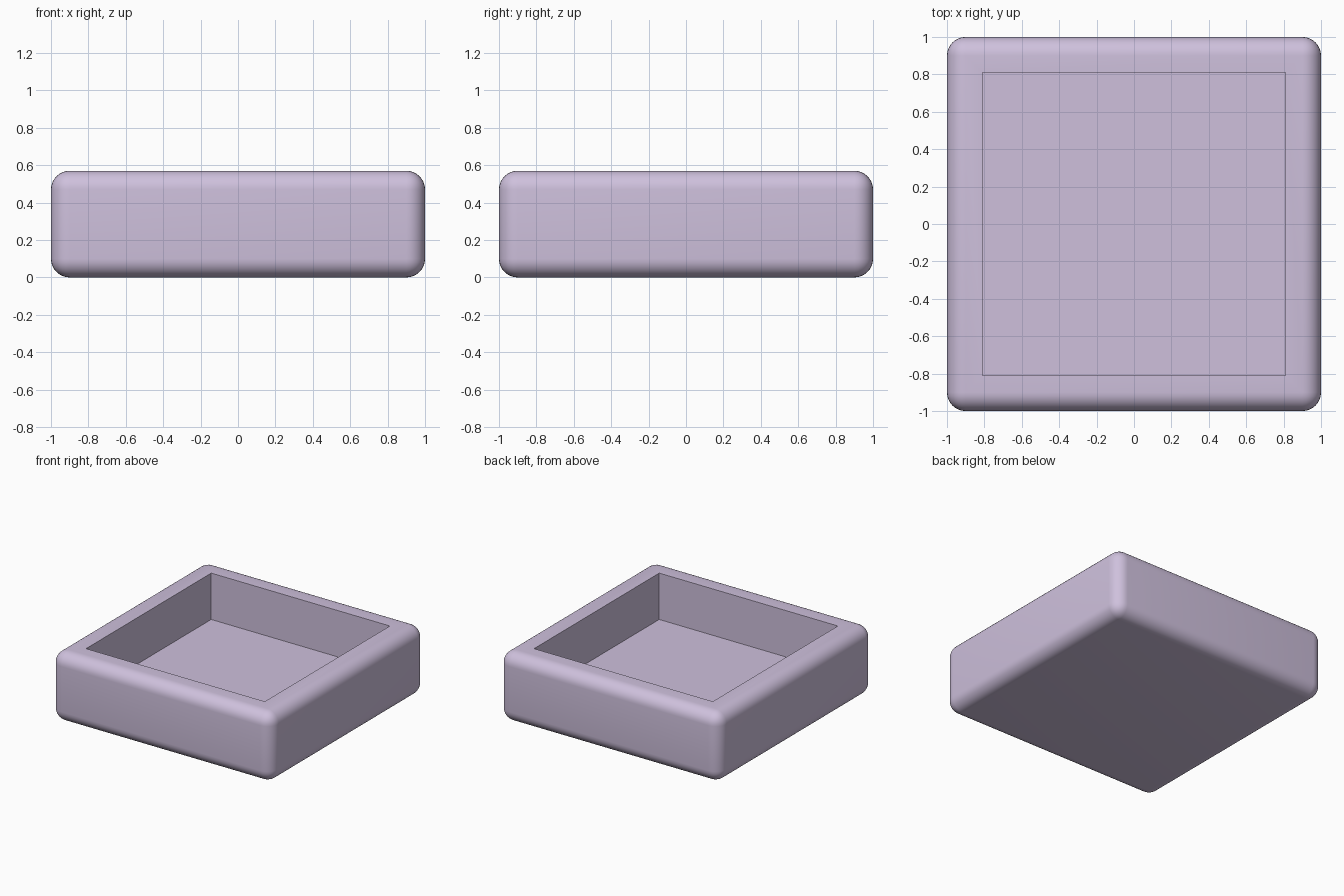
import bpy, bmesh, math
from mathutils import Matrix

if "Cube" in bpy.data.objects:
    bpy.data.objects.remove(bpy.data.objects["Cube"])

SIZE, HEIGHT = 2.0, 0.57
RADIUS, INNER, FLOOR = 0.1, 0.81, 0.19

# Solid block with all outer edges rounded
bm = bmesh.new()
bmesh.ops.create_cube(bm, size=1, matrix=Matrix.Translation((0, 0, HEIGHT / 2))
                      @ Matrix.Diagonal((SIZE, SIZE, HEIGHT, 1)))
bmesh.ops.bevel(bm, geom=bm.edges[:], offset=RADIUS, segments=8,
                profile=0.5, affect='EDGES')

# Square recess: inset the flat top and push it down to the floor
top = max(bm.faces, key=lambda f: f.calc_center_median().z)
rim = SIZE / 2 - RADIUS - INNER
bmesh.ops.inset_region(bm, faces=[top], thickness=rim, use_even_offset=True)
walls = bmesh.ops.extrude_discrete_faces(bm, faces=[top])
floor = walls["faces"][0]
bmesh.ops.translate(bm, verts=floor.verts[:], vec=(0, 0, FLOOR - HEIGHT))
bmesh.ops.recalc_face_normals(bm, faces=bm.faces[:])

mesh = bpy.data.meshes.new("square_tray")
bm.to_mesh(mesh)
bm.free()
tray = bpy.data.objects.new("square_tray", mesh)
bpy.context.collection.objects.link(tray)

# Muted purple finish
mat = bpy.data.materials.new("muted_purple")
mat.diffuse_color = (0.62, 0.53, 0.72, 1)
mat.use_nodes = True
mat.node_tree.nodes["Principled BSDF"].inputs["Base Color"].default_value = mat.diffuse_color
mesh.materials.append(mat)

# Smooth rounded edges, crisp recess
bpy.context.view_layer.objects.active = tray
tray.select_set(True)
bpy.ops.object.shade_smooth_by_angle(angle=math.radians(30))
